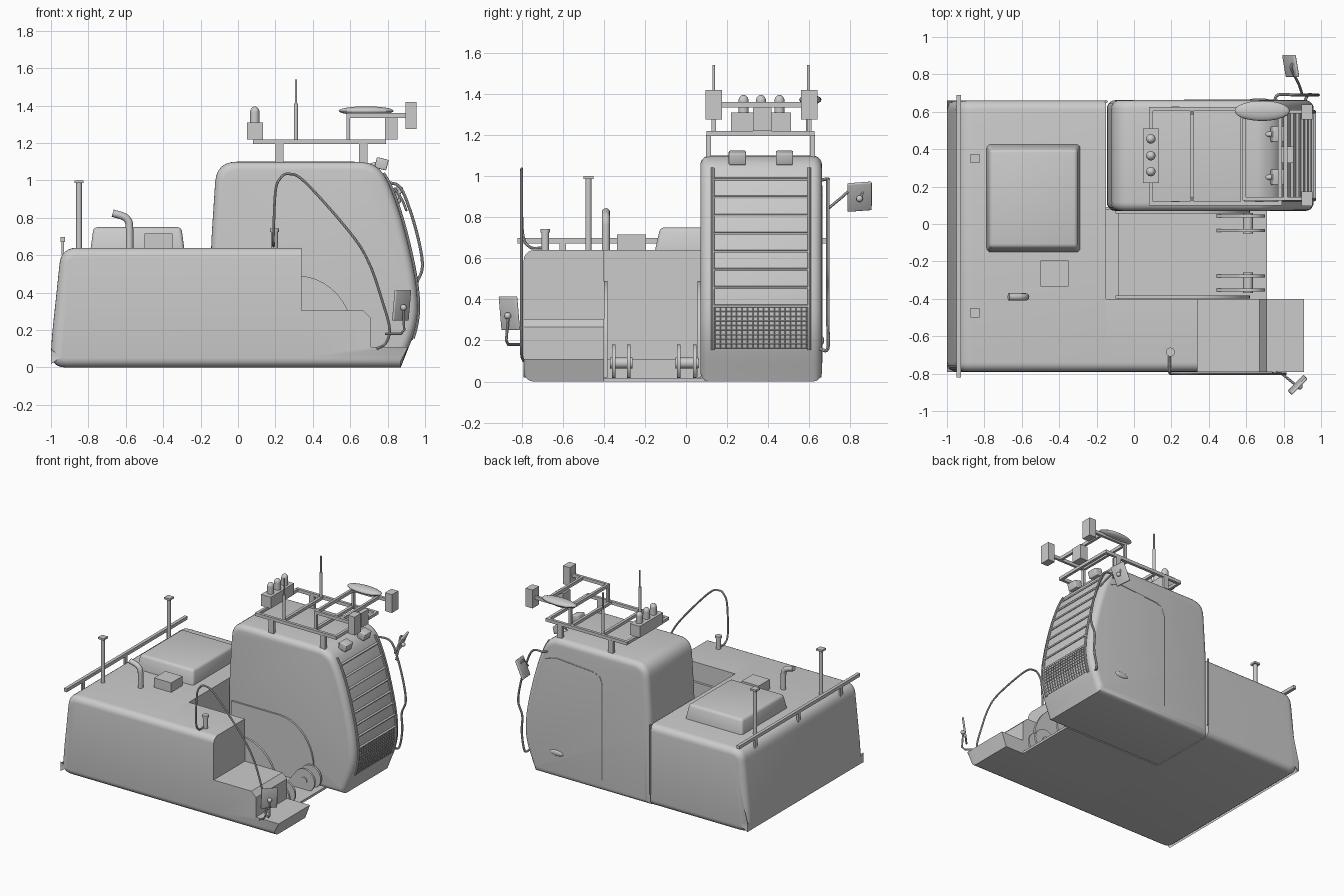
import bpy, bmesh, math
from mathutils import Vector, Matrix, Euler

if "Cube" in bpy.data.objects:
    bpy.data.objects.remove(bpy.data.objects["Cube"])

def finish(ob, angle=35):
    bpy.ops.object.select_all(action='DESELECT')
    ob.select_set(True)
    bpy.context.view_layer.objects.active = ob
    bpy.ops.object.convert(target='MESH')
    bpy.ops.object.shade_smooth_by_angle(angle=math.radians(angle))
    return ob

def from_bm(name, bm):
    bmesh.ops.recalc_face_normals(bm, faces=bm.faces[:])
    me = bpy.data.meshes.new(name)
    bm.to_mesh(me)
    bm.free()
    ob = bpy.data.objects.new(name, me)
    bpy.context.collection.objects.link(ob)
    return finish(ob)

def box(name, x, y, z, bevel=0, rot=(0, 0, 0), taper=(1, 1)):
    """Box from (min, max) ranges, optional top taper, bevel and rotation about its centre."""
    bm = bmesh.new()
    bmesh.ops.create_cube(bm, size=1)
    for v in bm.verts:
        if v.co.z > 0:
            v.co.x *= taper[0]
            v.co.y *= taper[1]
        v.co = Vector((v.co.x * (x[1] - x[0]), v.co.y * (y[1] - y[0]), v.co.z * (z[1] - z[0])))
    if bevel:
        bmesh.ops.bevel(bm, geom=bm.edges[:], offset=bevel, segments=3, profile=0.5, affect='EDGES')
    c = Vector(((x[0] + x[1]) / 2, (y[0] + y[1]) / 2, (z[0] + z[1]) / 2))
    bm.transform(Matrix.Translation(c) @ Euler(rot).to_matrix().to_4x4())
    return from_bm(name, bm)

def cyl(name, p, q, r, n=20):
    p, q = Vector(p), Vector(q)
    bm = bmesh.new()
    bmesh.ops.create_cone(bm, cap_ends=True, segments=n, radius1=r, radius2=r, depth=(q - p).length)
    bm.transform(Matrix.Translation((p + q) / 2) @ (q - p).to_track_quat('Z', 'Y').to_matrix().to_4x4())
    return from_bm(name, bm)

def ball(name, c, s):
    bm = bmesh.new()
    bmesh.ops.create_uvsphere(bm, u_segments=28, v_segments=14, radius=1)
    bm.transform(Matrix.Translation(c) @ Matrix.Diagonal((*s, 1)))
    return from_bm(name, bm)

def smooth(pts, n=6):
    """Catmull-Rom through the points."""
    P = [Vector(p) for p in pts]
    P = [2 * P[0] - P[1]] + P + [2 * P[-1] - P[-2]]
    out = []
    for a, b, c, d in zip(P, P[1:], P[2:], P[3:]):
        for i in range(n):
            t = i / n
            out.append(0.5 * (2 * b + (c - a) * t + (2 * a - 5 * b + 4 * c - d) * t**2 + (3 * b - a - 3 * c + d) * t**3))
    return out + [P[-2]]

def tube(name, pts, r, curved=True, sides=2):
    cu = bpy.data.curves.new(name, 'CURVE')
    cu.dimensions = '3D'
    cu.bevel_depth, cu.bevel_resolution, cu.use_fill_caps = r, sides, True
    pts = smooth(pts) if curved else pts
    sp = cu.splines.new('POLY')
    sp.points.add(len(pts) - 1)
    for s, p in zip(sp.points, pts):
        s.co = (*p, 1)
    ob = bpy.data.objects.new(name, cu)
    bpy.context.collection.objects.link(ob)
    return finish(ob)

def fillet(pts, radii, n=6):
    out = []
    for i, r in enumerate(radii):
        b = Vector(pts[i])
        a = b + (Vector(pts[i - 1]) - b).normalized() * r
        c = b + (Vector(pts[(i + 1) % len(pts)]) - b).normalized() * r
        out += [a * (1 - t)**2 + b * 2 * t * (1 - t) + c * t * t for t in [k / n for k in range(n + 1)]] if r else [b]
    return out

def prism(name, pts, y0, y1, r0=0, r1=0, mask=lambda p: (1, 1), n=5):
    """Side profile (x, z) extruded along y, end rims rounded by r0 / r1; mask limits the rounding."""
    P = [Vector(p) for p in pts]
    N = len(P)
    sgn = 1 if sum(P[i - 1].x * P[i].y - P[i].x * P[i - 1].y for i in range(N)) > 0 else -1
    miter = []
    for i in range(N):
        d1, d2 = (P[i] - P[i - 1]).normalized(), (P[(i + 1) % N] - P[i]).normalized()
        n1, n2 = Vector((-d1.y, d1.x)) * sgn, Vector((-d2.y, d2.x)) * sgn
        m, k = (n1 + n2) / max(0.3, 1 + n1.dot(n2)), mask(P[i])
        miter.append(Vector((m.x * k[0], m.y * k[1])))
    def rim(r):
        A = [k / n * math.pi / 2 for k in range(n + 1)] if r else [0]
        return [(r * (1 - math.cos(a)), r * (1 - math.sin(a))) for a in A]
    rings = [(y0 + d, i) for d, i in rim(r0)] + [(y1 - d, i) for d, i in reversed(rim(r1))]
    # rim starts flat on the end cap and turns into the side wall
    rings = [(y, i) for y, i in rings]
    bm = bmesh.new()
    R = [[bm.verts.new((p.x + m.x * i, y, p.y + m.y * i)) for p, m in zip(P, miter)] for y, i in rings]
    for a, b in zip(R, R[1:]):
        for i in range(N):
            bm.faces.new((a[i - 1], a[i], b[i], b[i - 1]))
    bm.faces.new(R[0])
    bm.faces.new(R[-1])
    return from_bm(name, bm)

# main housing: full-width rear block plus the right-hand wing beside the boom bay
S = -.15
flat_ends = lambda p: (0, 1) if p.x > S - .001 else (1, 1)
prism('rear_body', fillet([(-1, 0), (-1, .12), (-.945, .64), (S, .64), (S, 0)], [.08, .1, .085, 0, 0]), -.79, .66, .05, .05, flat_ends)
prism('side_wing', [(S, 0), (S, .64), (.34, .64), (.34, 0)], -.79, -.4, .05, 0, flat_ends)

# stepped front platform, bay floor
prism('front_step', [(.34, 0), (.87, 0), (.91, .11), (.71, .11), (.71, .265), (.67, .305), (.34, .305)], -.79, -.4, .05, 0,
      lambda p: (0, 1) if p.y < .01 else (0, 0))
box('bay_floor', (-.16, .71), (-.41, .09), (0, .018))
box('bay_ledge', (-.16, -.08), (-.4, .08), (.01, .11))
# boom brackets, lugs and pins
arc = [(-.1, .02), (-.1, .49), (.32, .49)] + [(.32 + .3 * math.sin(a), .15 + .34 * math.cos(a)) for a in [k * math.pi / 20 for k in range(1, 11)]] + [(.62, .02)]
for y in (-.399, .056):
    prism('boom_bracket', arc, y, y + .018)
lug = [(.44, .015)] + [(.61 + .09 * math.cos(a), .09 + .09 * math.sin(a)) for a in [math.radians(130 - 14 * k) for k in range(14)]]
for y in (-.36, -.287, -.043, .034):
    prism('boom_lug', lug, y, y + .016)
for y in (-.37, -.05):
    cyl('boom_pin', (.61, y, .09), (.61, y + .11, .09), .026)

# cab
front = smooth([(.62, 1.1), (.70, 1.092), (.78, 1.03), (.86, .84), (.93, .57), (.96, .36), (.945, .2), (.87, 0)], 5)
cab = fillet([(-.145, 0), (-.145, .64), (-.115, 1.1), (.62, 1.1)], [0, .1, .11, 0]) + front[1:]
prism('cab', cab, .07, .662, .045, .045)

def front_x(z):
    for a, b in zip(front, front[1:]):
        if b.y <= z <= a.y:
            return a.x + (b.x - a.x) * (a.y - z) / (a.y - b.y)
    return .9

# front guard: side rails, slats and mesh
zs = [.155 + k * .0442 for k in range(21)]
for y in (.13, .6):
    tube('guard_rail', [(front_x(z) + .004, y, z) for z in zs], .009, False)
for k in range(8):
    z = .372 + k * .088
    box('guard_slat', (front_x(z) - .02, front_x(z) + .012), (.135, .595), (z - .005, z + .005), rot=(0, .25, 0))
for k in range(18):
    y = .142 + k * .0262
    tube('mesh_upright', [(front_x(z) + .006, y, z) for z in (.16, .21, .26, .31, .365)], .0025, False, 0)
for k in range(10):
    z = .16 + k * .0225
    tube('mesh_wire', [(front_x(z) + .007, .135, z), (front_x(z) + .007, .595, z)], .0025, False, 0)

# door seam, panel seam, handle and door grab rail
tube('door_seam', [(.27, .66, .09), (.27, .66, .84), (.29, .66, .9), (.34, .66, .925), (.68, .66, .95), (.77, .66, .92)], .005, False)
tube('panel_seam', [(-.148, .655, .09), (-.148, .655, .64)], .008, False)
ball('door_handle', (.67, .66, .2), (.06, .012, .022))
tube('door_grab_rail', [(.75, .65, .98), (.77, .69, .985), (.86, .69, .97), (.92, .69, .84), (.97, .69, .66), (.985, .69, .53), (.95, .69, .43), (.955, .69, .3), (.93, .69, .16), (.91, .65, .16)], .008)
# cab mirror
tube('cab_mirror_arm', [(.9, .69, .84), (.88, .75, .89), (.84, .83, .955), (.85, .86, .93), (.85, .85, .89)], .007)
box('cab_mirror', (.83, .846), (.785, .905), (.825, .975), .006, (0.08, .42, .2))
ball('cab_mirror_joint', (.855, .845, .89), (.016, .016, .016))

# rear deck: hood, box, exhaust, posts and bar
box('hood', (-.79, -.285), (-.155, .43), (.62, .75), .02, taper=(.93, .9))
box('deck_box', (-.5, -.35), (-.335, -.195), (.63, .715))
tube('exhaust', [(-.58, -.39, .63), (-.58, -.39, .74), (-.585, -.39, .78), (-.61, -.39, .806), (-.67, -.39, .825)], .02, True, 4)
for y in (-.475, .35):
    cyl('rear_post', (-.85, y, .63), (-.85, y, .99), .015)
    box('rear_post_cap', (-.875, -.825), (y - .025, y + .025), (.985, 1.0))
box('rear_bar', (-.95, -.925), (-.82, .69), (.672, .698))
for y in (-.6, -.07, .47):
    box('rear_bar_bracket', (-.945, -.93), (y - .015, y + .015), (.6, .68))

# side rail with its post and mirror
cyl('side_post', (.195, -.685, .63), (.195, -.685, .735), .019)
cyl('side_post_cap', (.195, -.685, .725), (.195, -.685, .742), .024)
tube('side_rail', [(.19, -.70, .65), (.19, -.76, .655), (.19, -.795, .72), (.2, -.8, .94), (.225, -.8, 1.01), (.27, -.8, 1.035), (.36, -.8, .99), (.6, -.8, .72), (.7, -.8, .56), (.77, -.8, .36), (.81, -.8, .21), (.79, -.8, .13), (.74, -.79, .1)], .007)
tube('side_mirror_arm', [(.79, -.8, .18), (.87, -.865, .18), (.888, -.875, .2), (.885, -.865, .32)], .007, False)
box('side_mirror', (.815, .935), (-.867, -.853), (.25, .415), .006, (.12, 0, .8))
ball('side_mirror_joint', (.885, -.868, .32), (.017, .017, .017))

# roof rack
for y in (.11, .615):
    box('rack_side_bar', (.08, .79), (y - .011, y + .011), (1.195, 1.22))
    for x in (.222, .67):
        box('rack_leg', (x - .022, x + .022), (y - .012, y + .012), (1.07, 1.2))
for x in (.09, .31, .58, .78):
    box('rack_cross_bar', (x - .011, x + .011), (.11, .615), (1.196, 1.219))
# beacons
box('beacon_base', (.047, .133), (.22, .51), (1.22, 1.31))
for y in (.28, .365, .455):
    cyl('beacon', (.09, y, 1.305), (.09, y, 1.365), .025)
    ball('beacon_dome', (.09, y, 1.365), (.025, .025, .03))
# antennas
for y in (.135, .595):
    cyl('antenna_base', (.31, y, 1.2), (.31, y, 1.41), .011)
    cyl('antenna_tip', (.31, y, 1.41), (.31, y, 1.54), .006)
# raised front frame with end boxes, dish and centre sensor
for y in (.135, .6):
    box('upper_side_bar', (.58, .91), (y - .01, y + .01), (1.335, 1.36))
    box('upper_post', (.58, .6), (y - .01, y + .01), (1.2, 1.345))
    box('end_box', (.895, .955), (y - .04, y + .04), (1.275, 1.42))
for x in (.59, .81):
    box('upper_cross_bar', (x - .01, x + .01), (.135, .6), (1.335, 1.36))
ball('dish', (.685, .605, 1.372), (.147, .054, .024))
box('centre_sensor', (.785, .853), (.325, .415), (1.22, 1.335))
# work lights
for y in (.25, .48):
    box('work_light', (.735, .8), (y - .042, y + .042), (1.06, 1.118), .006, (0, .25, 0))
    cyl('work_light_mount', (.7, y, 1.075), (.76, y, 1.09), .014)
